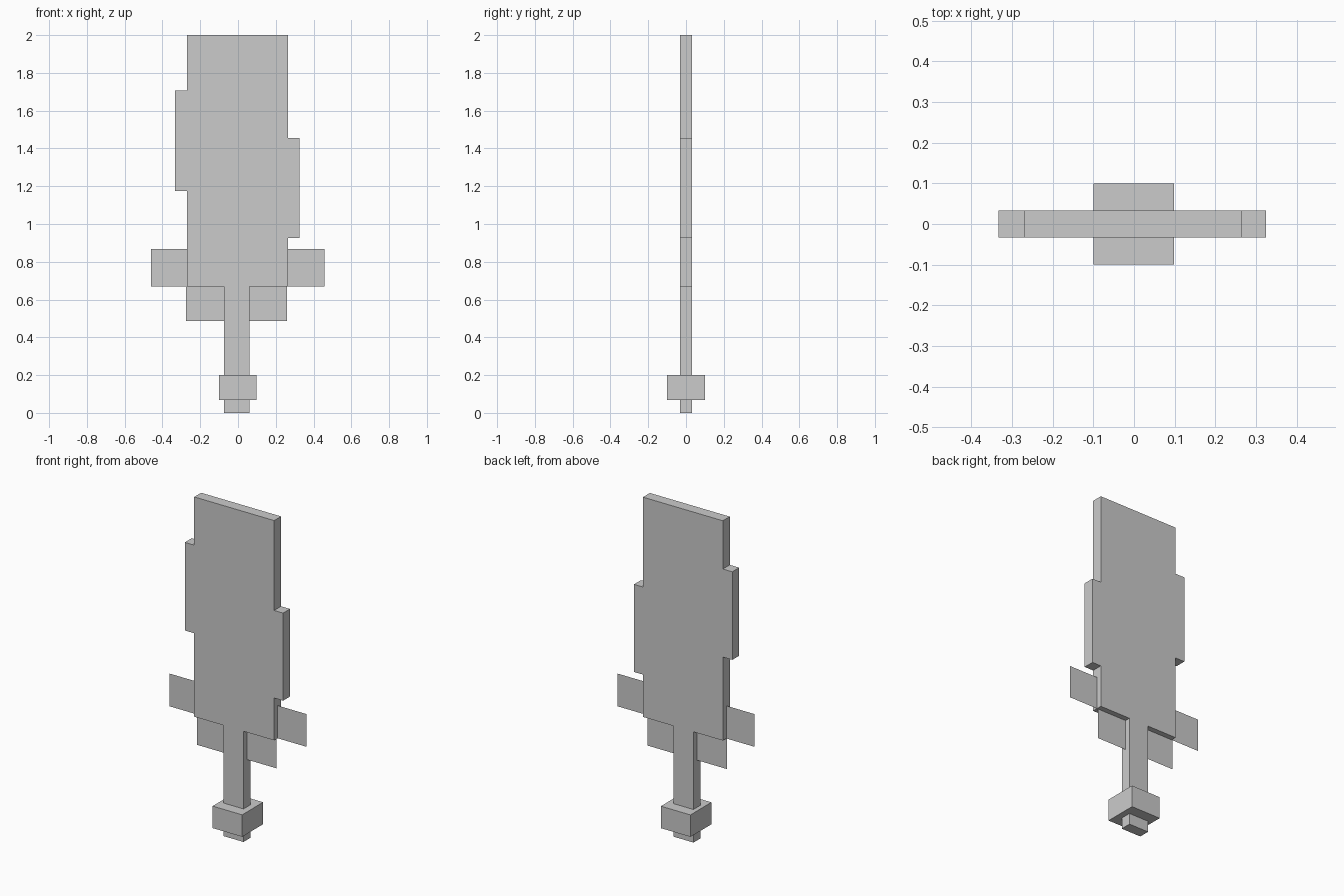
import bpy
import bmesh

if "Cube" in bpy.data.objects:
    bpy.data.objects.remove(bpy.data.objects["Cube"])


def finish(name, bm):
    bmesh.ops.recalc_face_normals(bm, faces=bm.faces)
    mesh = bpy.data.meshes.new(name)
    bm.to_mesh(mesh)
    bm.free()
    obj = bpy.data.objects.new(name, mesh)
    bpy.context.collection.objects.link(obj)
    return obj


def slab(name, outline, half_depth=0.0):
    """Front (x, z) outline, extruded along y; zero depth gives a flat sheet."""
    bm = bmesh.new()
    face = bm.faces.new([bm.verts.new((x, -half_depth, z)) for x, z in outline])
    if half_depth:
        ext = bmesh.ops.extrude_face_region(bm, geom=[face])
        verts = [v for v in ext["geom"] if isinstance(v, bmesh.types.BMVert)]
        bmesh.ops.translate(bm, verts=verts, vec=(0, 2 * half_depth, 0))
    return finish(name, bm)


def rect(x0, x1, z0, z1):
    return [(x0, z0), (x1, z0), (x1, z1), (x0, z1)]


THICK = 0.033

# Broad blade with one staggered step on each edge
slab("blade", [
    (-0.27, 0.67), (0.265, 0.67),
    (0.265, 0.926), (0.325, 0.926), (0.325, 1.456), (0.265, 1.456),
    (0.265, 2.0), (-0.27, 2.0),
    (-0.27, 1.708), (-0.333, 1.708), (-0.333, 1.175), (-0.27, 1.175),
], THICK)

# Grip and square pommel collar
slab("grip", rect(-0.073, 0.06, 0.0, 0.67), THICK)
slab("pommel", rect(-0.1, 0.098, 0.067, 0.2), 0.1)

# Paper-thin guard sheets beside the blade and below it
slab("guard_left", rect(-0.46, -0.27, 0.67, 0.868))
slab("guard_right", rect(0.265, 0.457, 0.67, 0.868))
slab("lower_guard_left", rect(-0.275, -0.073, 0.486, 0.67))
slab("lower_guard_right", rect(0.06, 0.259, 0.486, 0.67))
